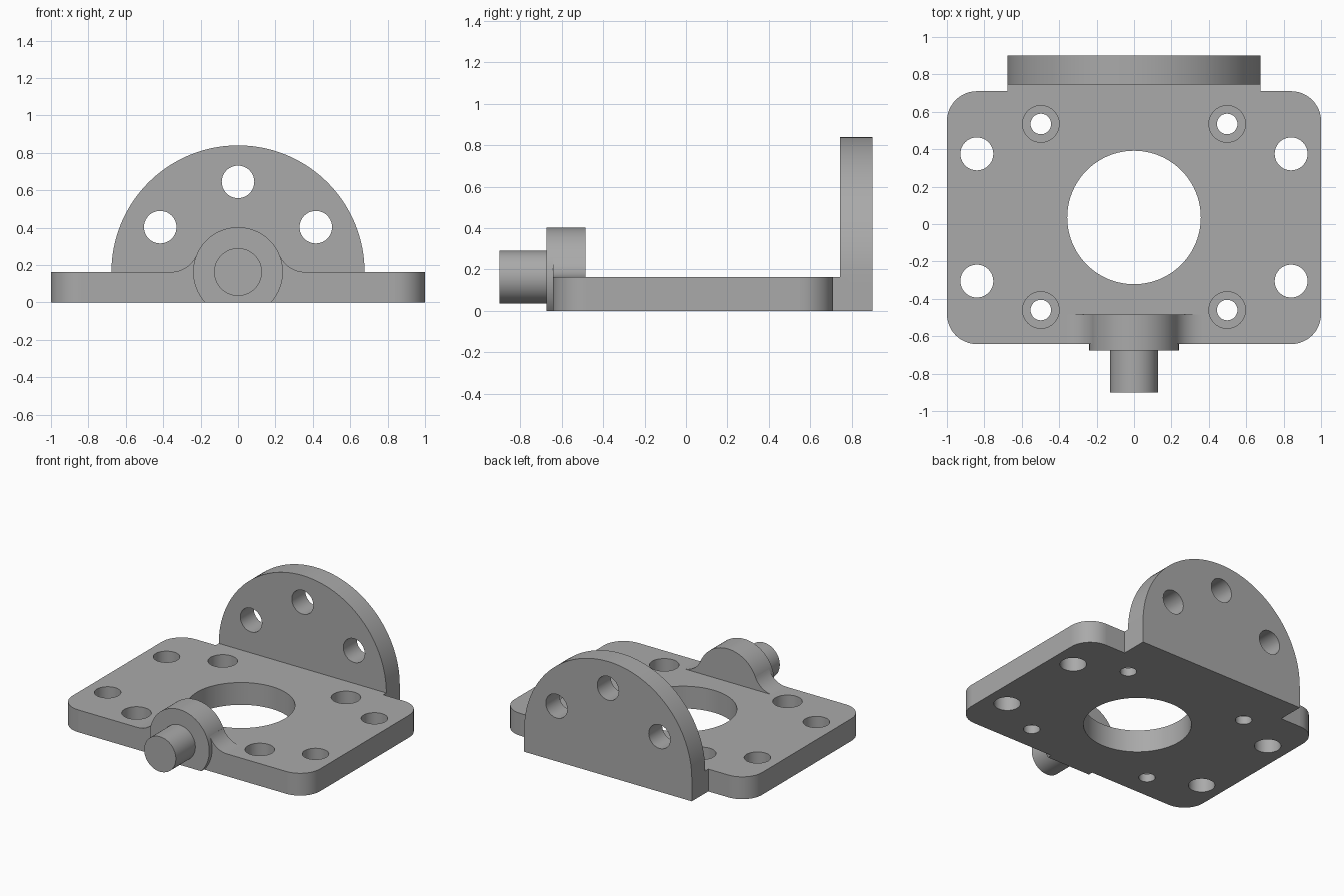
import bpy, bmesh, math
from mathutils import Vector

if "Cube" in bpy.data.objects:
    bpy.data.objects.remove(bpy.data.objects["Cube"])

T = 0.163                      # plate thickness, also the height of the round axes
TOP, BACK, FRONT = T, 0.71, -0.642

grey = bpy.data.materials.new("machined grey")
grey.diffuse_color = (0.4, 0.4, 0.4, 1)
grey.use_nodes = True
grey.node_tree.nodes["Principled BSDF"].inputs["Base Color"].default_value = grey.diffuse_color


def arc(cx, cy, r, a0, a1, n):
    """Points on an arc, angles in degrees, both ends included."""
    return [(cx + r * math.cos(math.radians(a0 + (a1 - a0) * i / n)),
             cy + r * math.sin(math.radians(a0 + (a1 - a0) * i / n)))
            for i in range(n + 1)]


def prism(name, pts, axis, lo, hi):
    """Extrude a 2D outline along z (outline in xy) or along y (outline in xz)."""
    place = (lambda p, d: (p[0], p[1], d)) if axis == 'z' else (lambda p, d: (p[0], d, p[1]))
    bm = bmesh.new()
    face = bm.faces.new([bm.verts.new(place(p, lo)) for p in pts])
    out = bmesh.ops.extrude_face_region(bm, geom=[face])
    moved = [v for v in out["geom"] if isinstance(v, bmesh.types.BMVert)]
    offset = Vector(place((0, 0), hi - lo))
    bmesh.ops.translate(bm, verts=moved, vec=offset)
    bmesh.ops.recalc_face_normals(bm, faces=bm.faces)
    mesh = bpy.data.meshes.new(name)
    bm.to_mesh(mesh)
    bm.free()
    mesh.materials.append(grey)
    obj = bpy.data.objects.new(name, mesh)
    bpy.context.collection.objects.link(obj)
    return obj


def disc(name, cx, cy, r, axis, lo, hi, n=48):
    return prism(name, arc(cx, cy, r, 0, 360, n)[:-1], axis, lo, hi)


def combine(body, other, operation):
    """Apply a boolean and discard the helper."""
    mod = body.modifiers.new("bool", 'BOOLEAN')
    mod.operation, mod.solver, mod.object = operation, 'EXACT', other
    bpy.context.view_layer.objects.active = body
    bpy.ops.object.modifier_apply(modifier=mod.name)
    bpy.data.objects.remove(other, do_unlink=True)


# Base plate with rounded corners and a rear tab reaching into the flange
R, W = 0.16, 0.677
outline = (arc(-1 + R, FRONT + R, R, 180, 270, 12) + arc(1 - R, FRONT + R, R, 270, 360, 12)
           + arc(1 - R, BACK - R, R, 0, 90, 12)
           + [(W, BACK), (W, 0.80), (-W, 0.80), (-W, BACK)]
           + arc(-1 + R, BACK - R, R, 90, 180, 12))
bracket = prism("mounting_bracket", outline, 'z', 0, T)

# Half-round rear flange
flange = prism("rear_flange", [(-W, 0), (W, 0)] + arc(0, T, W, 0, 180, 64), 'y', 0.745, 0.90)
combine(bracket, flange, 'UNION')

# Round boss, cut flat at the underside
BR, F = 0.24, 0.15
a = math.degrees(math.asin(T / BR))
boss = prism("front_boss", arc(0, T, BR, -a, 180 + a, 56), 'y', -0.675, -0.485)
combine(bracket, boss, 'UNION')

# Concave fillets blending the boss into the plate
fx = math.sqrt((BR + F) ** 2 - F ** 2)
t = math.degrees(math.atan2(F, fx))
right = arc(fx, T + F, F, 270, 180 + t, 12)
for s in (1, -1):
    pts = [(s * x, z) for x, z in [(0.1, 0.08), (fx, 0.08)] + right + [(0.1, 0.24)]]
    combine(bracket, prism("boss_fillet", pts, 'y', FRONT, -0.485), 'UNION')

# Front pin
combine(bracket, disc("front_pin", 0, T, 0.128, 'y', -0.90, -0.60), 'UNION')

# Holes through the plate: central bore, side holes, counterbored screw holes
holes = [(0, 0.035, 0.357, 'z', -0.1, 0.5, 80)]
for s in (-1, 1):
    for y in (0.375, -0.305):
        holes.append((s * 0.84, y, 0.088, 'z', -0.1, 0.5, 40))
    for y in (0.535, -0.46):
        holes.append((s * 0.498, y, 0.055, 'z', -0.1, 0.5, 32))
        holes.append((s * 0.498, y, 0.098, 'z', 0.06, 0.5, 40))
    holes.append((s * 0.416, 0.403, 0.087, 'y', 0.6, 1.1, 40))
holes.append((0, 0.645, 0.087, 'y', 0.6, 1.1, 40))
for h in holes:
    combine(bracket, disc("hole_cutter", *h), 'DIFFERENCE')

# Smooth round walls, keep the large planes flat
bpy.ops.object.select_all(action='DESELECT')
bracket.select_set(True)
bpy.context.view_layer.objects.active = bracket
bpy.ops.object.shade_smooth_by_angle(angle=math.radians(30))
for p in bracket.data.polygons:
    if max(abs(c) for c in p.normal) > 0.9999 and p.area > 0.02:
        p.use_smooth = False
